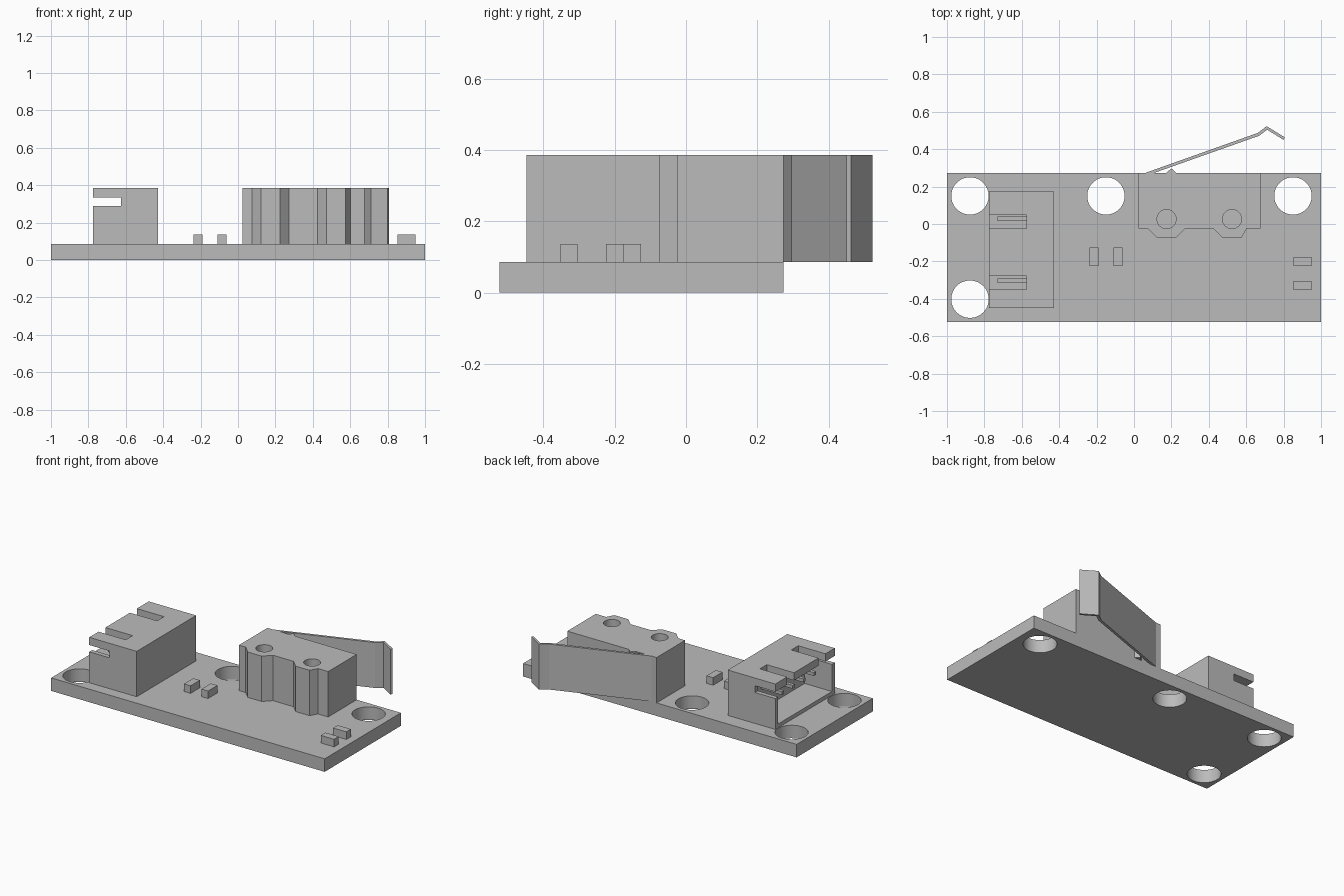
import bpy
import bmesh
from math import cos, sin, pi, radians

old = bpy.data.objects.get("Cube")
if old:
    bpy.data.objects.remove(old, do_unlink=True)

GREY = (0.5, 0.5, 0.5, 1.0)
grey = bpy.data.materials.new("plain grey")
grey.use_nodes = True
grey.diffuse_color = GREY
grey.node_tree.nodes["Principled BSDF"].inputs["Base Color"].default_value = GREY

BOARD_TOP = 0.086
TOP = 0.386
BACK = 0.273


def prism(name, outline, z0, z1):
    """Extrude a flat outline from z0 up to z1."""
    bm = bmesh.new()
    face = bm.faces.new([bm.verts.new((x, y, z0)) for x, y in outline])
    new = bmesh.ops.extrude_face_region(bm, geom=[face])["geom"]
    bmesh.ops.translate(bm, vec=(0, 0, z1 - z0),
                        verts=[v for v in new if isinstance(v, bmesh.types.BMVert)])
    bmesh.ops.recalc_face_normals(bm, faces=bm.faces)
    mesh = bpy.data.meshes.new(name)
    bm.to_mesh(mesh)
    bm.free()
    mesh.materials.append(grey)
    obj = bpy.data.objects.new(name, mesh)
    bpy.context.collection.objects.link(obj)
    return obj


def box(name, x0, x1, y0, y1, z0, z1):
    return prism(name, [(x0, y0), (x1, y0), (x1, y1), (x0, y1)], z0, z1)


def cylinder(name, x, y, r, z0, z1, sides=48):
    ring = [(x + r * cos(2 * pi * i / sides), y + r * sin(2 * pi * i / sides))
            for i in range(sides)]
    return prism(name, ring, z0, z1)


def cut(obj, cutters):
    """Subtract each cutter from obj, then remove the cutter."""
    for cutter in cutters:
        cutter.hide_render = True
        mod = obj.modifiers.new("cut", 'BOOLEAN')
        mod.operation = 'DIFFERENCE'
        mod.solver = 'EXACT'
        mod.object = cutter
        bpy.context.view_layer.objects.active = obj
        bpy.ops.object.modifier_apply(modifier=mod.name)
        bpy.data.objects.remove(cutter, do_unlink=True)


def smooth(obj):
    bpy.ops.object.select_all(action='DESELECT')
    obj.select_set(True)
    bpy.context.view_layer.objects.active = obj
    bpy.ops.object.shade_smooth_by_angle(angle=radians(20))


# Circuit board with four mounting holes
board = box("circuit_board", -1, 1, -0.523, BACK, 0, BOARD_TOP)
cut(board, [cylinder("hole_cutter", x, y, 0.1, -0.1, 0.2)
            for x, y in [(-0.877, 0.15), (-0.15, 0.15), (0.85, 0.15), (-0.877, -0.402)]])
smooth(board)

# Cable socket, open towards -x, with side slots and two top slots
SX0, SX1, SY0, SY1 = -0.774, -0.427, -0.448, 0.173
DEEP = -0.575
WALL = 0.03
socket = box("cable_socket", SX0, SX1, SY0, SY1, BOARD_TOP, TOP)
cutters = [
    box("cavity_cutter", SX0 - 0.1, DEEP, SY0 + WALL, SY1 - WALL, BOARD_TOP + 0.025, 0.335),
    box("side_slot_cutter", SX0 - 0.1, -0.625, SY0 - 0.1, SY1 + 0.1, 0.29, 0.335),
]
for y in (-0.315, 0.013):
    cutters.append(box("top_slot_cutter", SX0 - 0.1, DEEP, y - 0.036, y + 0.036, 0.3, TOP + 0.1))
cut(socket, cutters)

# Socket contact pins
for i in range(4):
    y = -0.3035 + i * 0.1105
    box(f"contact_pin_{i + 1}", -0.73, DEEP + 0.01, y - 0.011, y + 0.011, 0.25, 0.272)

# Switch body with two bulges on the front and two screw holes
outline = [(0.677, BACK), (0.024, BACK), (0.024, -0.025)]
for x in (0.174, 0.524):
    outline += [(x - 0.1, -0.025), (x - 0.051, -0.074),
                (x + 0.051, -0.074), (x + 0.1, -0.025)]
outline[-1] = (0.602, -0.025)
outline.append((0.677, -0.025))
switch = prism("switch_body", outline, BOARD_TOP, TOP)
cut(switch, [cylinder("screw_hole_cutter", x, 0.026, 0.051, 0, 0.5) for x in (0.174, 0.524)])
smooth(switch)

# Plunger and bent lever on the back of the switch
prism("switch_plunger", [(0.172, BACK), (0.226, BACK), (0.2, 0.297)], BOARD_TOP, TOP)
prism("switch_lever", [(0.06, BACK), (0.107, BACK), (0.67, 0.472), (0.712, 0.504),
                       (0.799, 0.45), (0.807, 0.463), (0.709, 0.523), (0.662, 0.487)],
      BOARD_TOP, TOP)

# Small chip parts soldered on the board
for i, x in enumerate((-0.214, -0.086)):
    box(f"centre_chip_{i + 1}", x - 0.024, x + 0.024, -0.224, -0.126, BOARD_TOP, 0.136)
for i, y in enumerate((-0.2, -0.328)):
    box(f"end_chip_{i + 1}", 0.852, 0.949, y - 0.024, y + 0.024, BOARD_TOP, 0.136)
